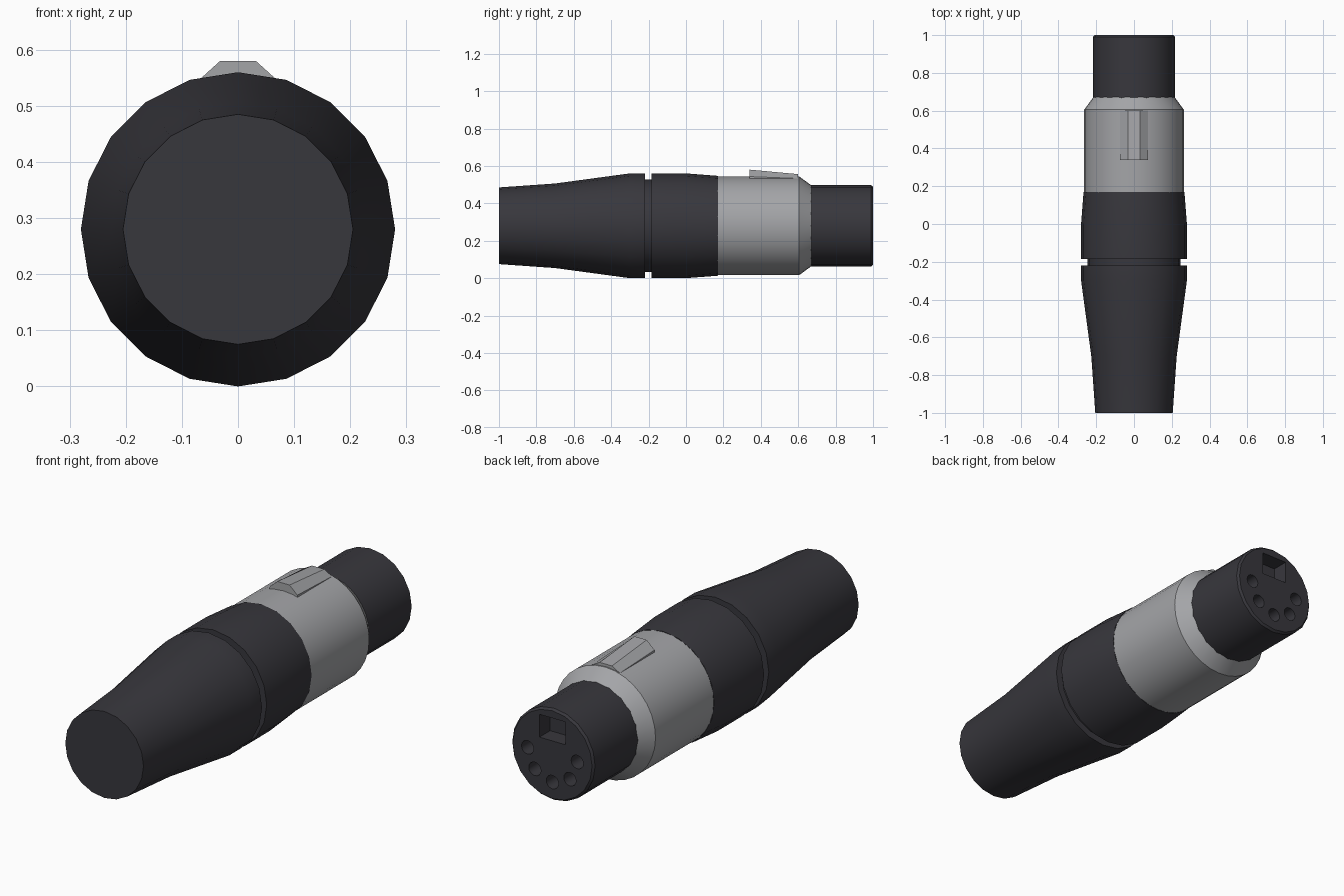
import bpy, bmesh, math
from mathutils import Matrix

if "Cube" in bpy.data.objects:
    bpy.data.objects.remove(bpy.data.objects["Cube"])

AXIS_Z = 0.28


def material(name, rgb):
    m = bpy.data.materials.new(name)
    m.diffuse_color = (*rgb, 1)
    m.use_nodes = True
    m.node_tree.nodes["Principled BSDF"].inputs["Base Color"].default_value = m.diffuse_color
    return m


BLACK = material("charcoal black", (0.039, 0.038, 0.046))
SILVER = material("satin silver", (0.37, 0.375, 0.39))


def make(name, bm, mat, smooth=True):
    bmesh.ops.recalc_face_normals(bm, faces=bm.faces)
    me = bpy.data.meshes.new(name)
    bm.to_mesh(me)
    bm.free()
    ob = bpy.data.objects.new(name, me)
    bpy.context.collection.objects.link(ob)
    me.materials.append(mat)
    if smooth:
        shade(ob)
    return ob


def shade(ob):
    bpy.ops.object.select_all(action='DESELECT')
    ob.select_set(True)
    bpy.context.view_layer.objects.active = ob
    bpy.ops.object.shade_smooth_by_angle(angle=math.radians(30))


def lathe(name, profile, sides, mat, smooth=True):
    """Closed turned solid around the long axis from (y, radius) points."""
    bm = bmesh.new()
    rings = []
    for y, r in profile:
        rings.append([bm.verts.new((r * math.cos(a), y, AXIS_Z + r * math.sin(a)))
                      for a in (2 * math.pi * i / sides for i in range(sides))])
    for a, b in zip(rings, rings[1:]):
        for i in range(sides):
            j = (i + 1) % sides
            bm.faces.new((a[i], a[j], b[j], b[i]))
    bm.faces.new(rings[0])
    bm.faces.new(rings[-1])
    return make(name, bm, mat, smooth)


# Tapered cable boot, groove and rear collar
lathe("boot_and_collar", [(-1, 0.205), (-0.7, 0.226), (-0.3, 0.28), (-0.22, 0.28),
                          (-0.22, 0.247), (-0.185, 0.247), (-0.185, 0.28), (0, 0.28),
                          (0.17, 0.267)], 20, BLACK)

# Metal sleeve with a chamfered shoulder
lathe("metal_sleeve", [(0.16, 0.264), (0.605, 0.264), (0.672, 0.215)], 32, SILVER)

# Front barrel with a small rim bevel
barrel = lathe("barrel", [(0.64, 0.217), (0.99, 0.217), (1, 0.208)], 20, BLACK, False)

# Cutters: five pin sockets in a lower arc and the key slot above them
cut = bmesh.new()
for k in range(5):
    a = math.pi + k * math.pi / 4
    pos = Matrix.Translation((0.13 * math.cos(a), 1, AXIS_Z + 0.13 * math.sin(a)))
    bmesh.ops.create_cone(cut, cap_ends=True, segments=16, radius1=0.032, radius2=0.032,
                          depth=0.2, matrix=pos @ Matrix.Rotation(math.pi / 2, 4, 'X'))
slot = Matrix.Translation((0, 1, AXIS_Z + 0.119)) @ Matrix.Diagonal((0.136, 0.16, 0.108, 1))
bmesh.ops.create_cube(cut, size=1, matrix=slot)
cutter = make("socket_cutter", cut, BLACK, False)
cutter.hide_render = True

mod = barrel.modifiers.new("sockets", 'BOOLEAN')
mod.object = cutter
mod.operation = 'DIFFERENCE'
mod.solver = 'EXACT'
bpy.ops.object.select_all(action='DESELECT')
barrel.select_set(True)
bpy.context.view_layer.objects.active = barrel
bpy.ops.object.modifier_apply(modifier=mod.name)
bpy.data.objects.remove(cutter)
shade(barrel)

# Wedge-shaped release latch on top of the sleeve
bm = bmesh.new()
ends = [[bm.verts.new((x, y, z)) for x, z in
         ((-0.073, 0.5), (0.073, 0.5), (0.073, low), (0.032, top), (-0.032, top), (-0.073, low))]
        for y, low, top in ((0.34, 0.543, 0.58), (0.6, 0.533, 0.556))]
for i in range(6):
    j = (i + 1) % 6
    bm.faces.new((ends[0][i], ends[0][j], ends[1][j], ends[1][i]))
for e in ends:
    bm.faces.new(e)
make("release_latch", bm, SILVER)
